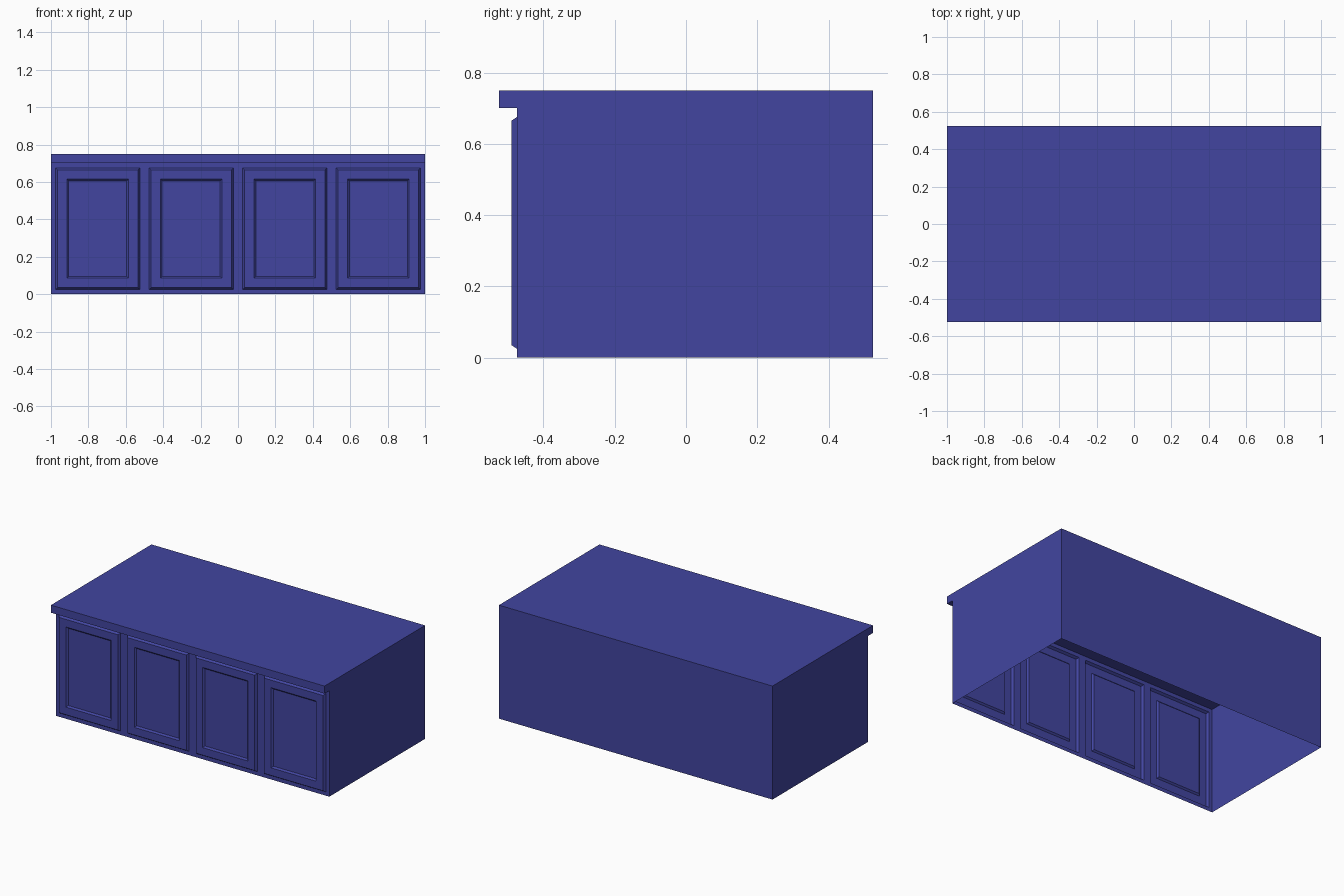
import bpy, bmesh

if "Cube" in bpy.data.objects:
    bpy.data.objects.remove(bpy.data.objects["Cube"])

X, BACK, FRONT, LIP = 1.0, 0.525, -0.475, -0.525
Z_SLAB, Z_TOP = 0.70, 0.75
DOORS = 4

paint = bpy.data.materials.new("blue_paint")
paint.diffuse_color = (0.054, 0.06, 0.352, 1)
paint.use_nodes = True
paint.node_tree.nodes["Principled BSDF"].inputs["Base Color"].default_value = paint.diffuse_color


def finish(name, bm):
    me = bpy.data.meshes.new(name)
    bm.to_mesh(me)
    bm.free()
    me.materials.append(paint)
    ob = bpy.data.objects.new(name, me)
    bpy.context.collection.objects.link(ob)
    return ob


def quad(bm, *pts):
    return bm.faces.new([bm.verts.new(p) for p in pts])


# carcass: thin side and back walls, open underneath
bm = bmesh.new()
quad(bm, (X, FRONT, 0), (X, BACK, 0), (X, BACK, Z_SLAB), (X, FRONT, Z_SLAB))
quad(bm, (X, BACK, 0), (-X, BACK, 0), (-X, BACK, Z_SLAB), (X, BACK, Z_SLAB))
quad(bm, (-X, BACK, 0), (-X, FRONT, 0), (-X, FRONT, Z_SLAB), (-X, BACK, Z_SLAB))

# front: one cell per door, inset to a bevelled door with a sunken panel
w = 2 * X / DOORS
for i in range(DOORS):
    x0 = -X + i * w
    face = quad(bm, (x0, FRONT, 0), (x0 + w, FRONT, 0),
                (x0 + w, FRONT, Z_SLAB), (x0, FRONT, Z_SLAB))
    face.normal_update()
    # margin, door bevel, door frame, panel recess
    for thickness, depth in ((0.025, 0), (0.01, 0.015), (0.05, 0), (0.01, -0.01)):
        bmesh.ops.inset_region(bm, faces=[face], thickness=thickness,
                               depth=depth, use_boundary=True,
                               use_even_offset=True)
        face.normal_update()
bmesh.ops.remove_doubles(bm, verts=bm.verts, dist=1e-5)
finish("cabinet_body", bm)

# countertop slab overhanging the front
bm = bmesh.new()
bmesh.ops.create_cube(bm, size=1)
bmesh.ops.scale(bm, verts=bm.verts, vec=(2 * X, BACK - LIP, Z_TOP - Z_SLAB))
bmesh.ops.translate(bm, verts=bm.verts,
                    vec=(0, (BACK + LIP) / 2, (Z_TOP + Z_SLAB) / 2))
finish("countertop", bm)
